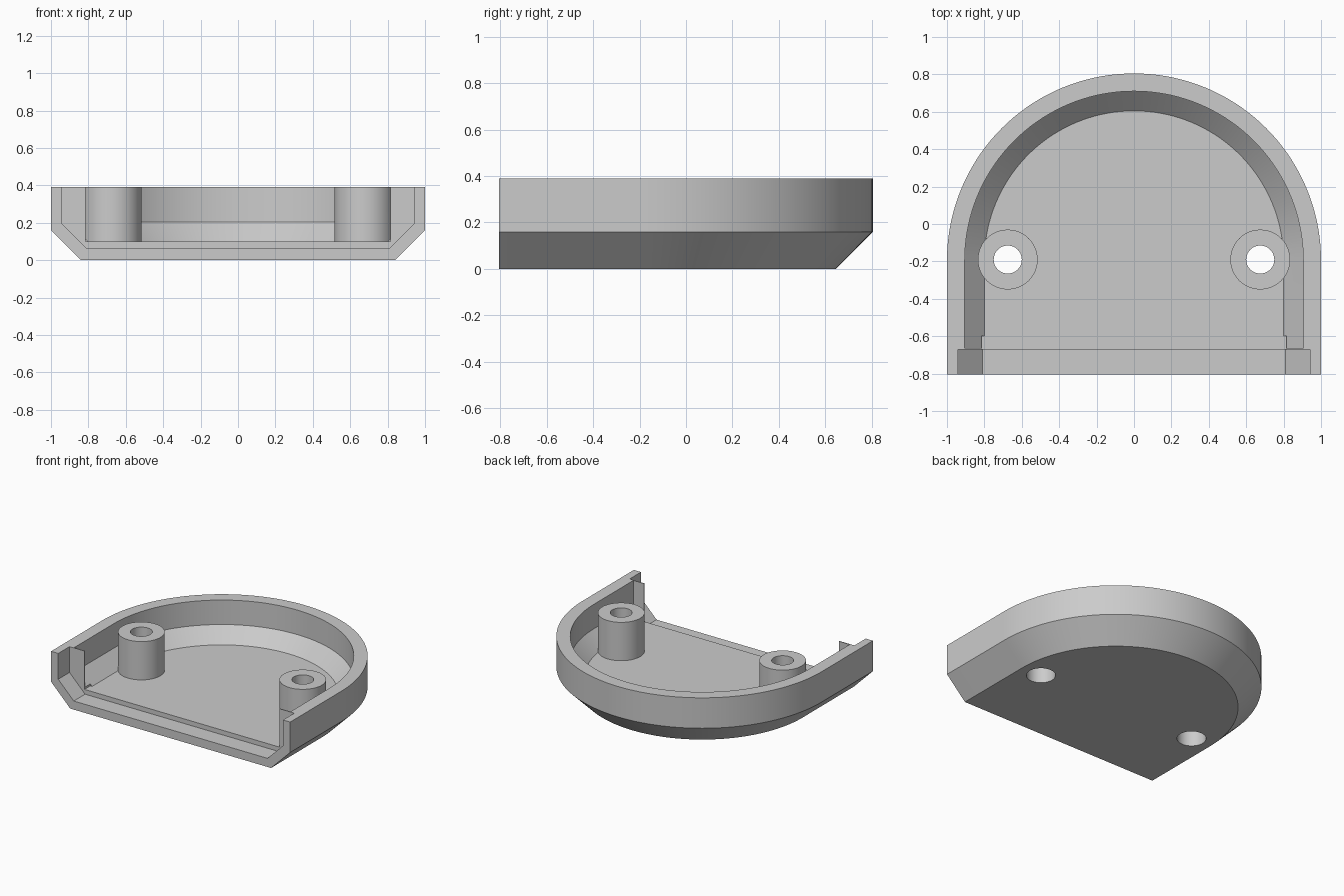
import bpy, bmesh, math

cube = bpy.data.objects.get("Cube")
if cube:
    bpy.data.objects.remove(cube, do_unlink=True)

grey = bpy.data.materials.new("plain grey")
grey.use_nodes = True
grey.diffuse_color = (0.6, 0.6, 0.6, 1)
grey.node_tree.nodes["Principled BSDF"].inputs["Base Color"].default_value = (0.6, 0.6, 0.6, 1)

ARC_Y = -0.195     # centre of the rounded back
FRONT = -0.805
SLOT_Y = -0.67     # back of the panel slot
TOP = 0.39


def loft(name, rings):
    """Closed solid through rings of matching points."""
    bm = bmesh.new()
    loops = [[bm.verts.new(p) for p in ring] for ring in rings]
    n = len(loops[0])
    for low, high in zip(loops, loops[1:]):
        for i in range(n):
            j = (i + 1) % n
            bm.faces.new((low[i], low[j], high[j], high[i]))
    bm.faces.new(loops[0][::-1])
    bm.faces.new(loops[-1])
    bmesh.ops.recalc_face_normals(bm, faces=bm.faces)
    mesh = bpy.data.meshes.new(name)
    bm.to_mesh(mesh)
    bm.free()
    mesh.materials.append(grey)
    ob = bpy.data.objects.new(name, mesh)
    bpy.context.collection.objects.link(ob)
    return ob


def arch(r, z, front, steps=72):
    """Outline with a straight front and a half-round back."""
    pts = [(r, front, z)]
    for i in range(steps + 1):
        a = math.pi * i / steps
        pts.append((r * math.cos(a), ARC_Y + r * math.sin(a), z))
    return pts + [(-r, front, z)]


def cylinder(name, x, r, z0, z1, steps=48):
    angles = [2 * math.pi * i / steps for i in range(steps)]
    return loft(name, [[(x + r * math.cos(a), -0.19 + r * math.sin(a), z)
                        for a in angles] for z in (z0, z1)])


def extrude_y(name, half, y0, y1):
    """Mirror a half profile in x and extrude it along y."""
    profile = half + [(-x, z) for x, z in reversed(half)]
    return loft(name, [[(x, y, z) for x, z in profile] for y in (y0, y1)])


def combine(ob, tool, operation):
    mod = ob.modifiers.new(operation.title(), 'BOOLEAN')
    mod.operation = operation
    mod.solver = 'EXACT'
    mod.object = tool
    bpy.context.view_layer.objects.active = ob
    bpy.ops.object.modifier_apply(modifier=mod.name)
    bpy.data.objects.remove(tool, do_unlink=True)


# Outer shell with a chamfered underside
shell = loft("cover_shell", [arch(0.84, 0, FRONT), arch(1, 0.16, FRONT), arch(1, TOP, FRONT)])

# Hollow inside, panel slot at the front, and the opening between the thin ribs
hollow_front = SLOT_Y + 0.006
combine(shell, loft("hollow", [arch(0.8, 0.1, hollow_front), arch(0.905, 0.205, hollow_front),
                               arch(0.905, 0.5, hollow_front)]), 'DIFFERENCE')
combine(shell, extrude_y("panel_slot", [(0.81, 0.065), (0.94, 0.195), (0.94, 0.5)],
                         -0.9, SLOT_Y), 'DIFFERENCE')
combine(shell, extrude_y("opening", [(0.815, 0.1), (0.815, 0.5)], -0.85, -0.6), 'DIFFERENCE')

# Screw posts, drilled through and widened from below
for x in (-0.675, 0.675):
    combine(shell, cylinder("screw_post", x, 0.16, 0.05, TOP), 'UNION')
    combine(shell, cylinder("screw_hole", x, 0.075, -0.1, 0.5), 'DIFFERENCE')
    combine(shell, cylinder("screw_head_recess", x, 0.1, -0.1, 0.25), 'DIFFERENCE')

bpy.ops.object.select_all(action='DESELECT')
shell.select_set(True)
bpy.context.view_layer.objects.active = shell
bpy.ops.object.shade_smooth_by_angle(angle=math.radians(30))
